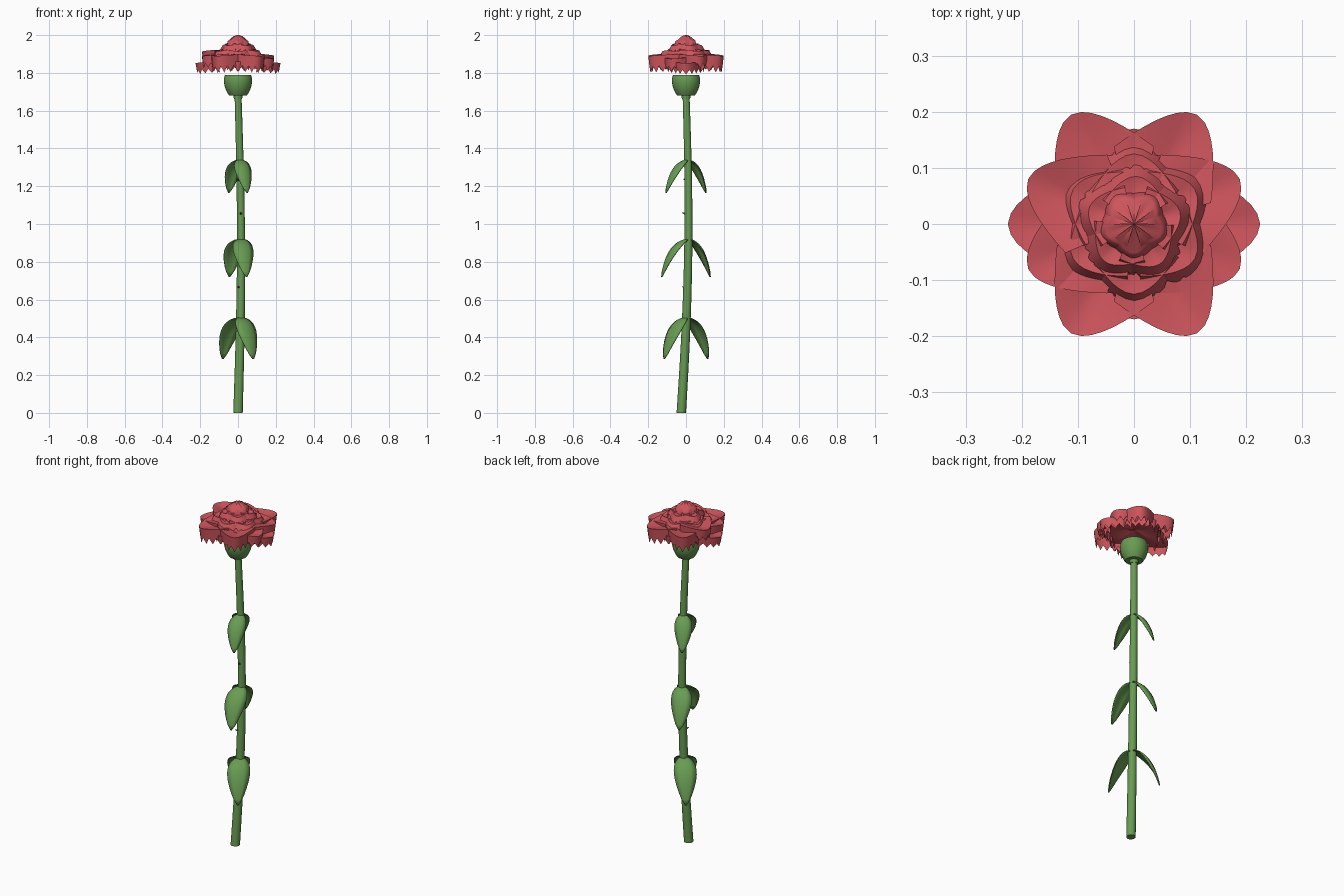
import bpy, math
from math import sin, cos, pi, radians
from mathutils import Vector

cube = bpy.data.objects.get("Cube")
if cube:
    bpy.data.objects.remove(cube, do_unlink=True)


def material(name, rgb):
    m = bpy.data.materials.new(name)
    m.use_nodes = True
    m.diffuse_color = (*rgb, 1)
    m.node_tree.nodes["Principled BSDF"].inputs["Base Color"].default_value = (*rgb, 1)
    return m


RED = material("petal red", (0.61, 0.09, 0.107))
GREEN = material("leaf green", (0.138, 0.33, 0.085))
THORN = material("thorn brown", (0.2, 0.04, 0.03))


def sheet(name, rows, mat, closed=False, thickness=0, angle=40):
    """Skin a list of equally long point rows."""
    n = len(rows[0])
    faces = []
    for i in range(len(rows) - 1):
        for j in range(n if closed else n - 1):
            k = (j + 1) % n
            faces.append((i * n + j, i * n + k, (i + 1) * n + k, (i + 1) * n + j))
    me = bpy.data.meshes.new(name)
    me.from_pydata([p for r in rows for p in r], [], faces)
    me.materials.append(mat)
    ob = bpy.data.objects.new(name, me)
    bpy.context.collection.objects.link(ob)
    if thickness:
        mod = ob.modifiers.new("thickness", "SOLIDIFY")
        mod.thickness = thickness
        mod.offset = 0
    bpy.ops.object.select_all(action="DESELECT")
    ob.select_set(True)
    bpy.context.view_layer.objects.active = ob
    bpy.ops.object.shade_smooth_by_angle(angle=radians(angle))
    return ob


def ring(centre, radius, sides=20):
    c = Vector(centre)
    return [c + Vector((radius * cos(2 * pi * i / sides), radius * sin(2 * pi * i / sides), 0))
            for i in range(sides)]


# Stem: gently bowed tube, closed at both ends
def stem_centre(z):
    f = z / 1.69
    return Vector((0.016 * sin(pi * f), -0.025 * (1 - f) ** 2 + 0.018 * sin(pi * f), z))


levels = [1.69 * i / 14 for i in range(15)]
stem = [ring(stem_centre(z), 0.025 - 0.004 * z) for z in levels]
stem = [ring(stem_centre(0), 0.001)] + stem + [ring(stem_centre(1.69), 0.001)]
sheet("stem", stem, GREEN, closed=True)

# Calyx: open cup with a small collar beneath
cup = [(0.001, 1.66), (0.022, 1.662), (0.024, 1.68), (0.046, 1.68), (0.057, 1.695),
       (0.068, 1.72), (0.075, 1.75), (0.074, 1.77), (0.069, 1.79),
       (0.064, 1.788), (0.066, 1.75), (0.05, 1.71), (0.001, 1.70)]
sheet("calyx", [ring((0, 0, z), r, 28) for r, z in cup], GREEN, closed=True)


# Leaves: arched, pointed blades in opposite pairs
def leaf(name, z, tip, drop, width):
    start = stem_centre(z)
    out = Vector((tip[0], tip[1], 0))
    side = Vector((-out.y, out.x, 0)).normalized()
    end = out + Vector((0, 0, z - drop))
    bend = out * 0.75 + Vector((0, 0, z - 0.01))
    rows = []
    for i in range(13):
        u = i / 12
        mid = start * (1 - u) ** 2 + bend * 2 * u * (1 - u) + end * u * u
        half = width * (0.08 + 0.92 * sin(pi * u ** 0.85) ** 0.75) if i < 12 else width * 0.06
        rows.append([mid + side * half * v - (out.normalized() * 0.012 + Vector((0, 0, 0.012)))
                     * v * v * sin(pi * u) for v in (-1, -0.5, 0, 0.5, 1)])
    sheet(name, rows, GREEN, thickness=0.005)


for label, z, tip, drop, width in (("lower", 0.505, (0.08, -0.115), 0.22, 0.06),
                                   ("middle", 0.92, (0.045, -0.128), 0.2, 0.056),
                                   ("upper", 1.34, (0.048, -0.105), 0.175, 0.047)):
    leaf(label + "_front_leaf", z, tip, drop, width)
    leaf(label + "_back_leaf", z, (-tip[0], -tip[1]), drop, width)

# Thorns: tiny cones on the front of the stem
for z, x in ((0.66, -0.6), (1.05, 0), (1.23, -0.8)):
    d = Vector((x, -1, 0.3)).normalized()
    bpy.ops.mesh.primitive_cone_add(vertices=8, radius1=0.009, radius2=0, depth=0.026,
                                    location=stem_centre(z) + d * 0.025)
    thorn = bpy.context.object
    thorn.name = "thorn"
    thorn.rotation_euler = d.to_track_quat("Z", "Y").to_euler()
    thorn.data.materials.append(THORN)


# Petals: pointed fans with a cupped middle and a ragged hanging hem
def petal(name, degrees, length, half, root, rim, hem, flare, cupping=0.018, dome=1.0):
    a = radians(degrees)
    out, side = Vector((cos(a), sin(a), 0)), Vector((-sin(a), cos(a), 0))
    steps = 16
    rows = []
    for s in (0.03, 0.25, 0.5, 0.75, 0.92, 1.0, 1.5, 2.0):
        row = []
        for j in range(steps + 1):
            t = 2 * j / steps - 1
            edge = (out * length * (1 - 0.55 * abs(t) ** 1.5)
                    + side * half * math.copysign(abs(t) ** 0.8, t))
            r = min(s, 1)
            fall = max(s - 1, 0)
            z = root + (rim - root) * r ** dome - cupping * (1 - abs(t)) * sin(pi * r * 0.8)
            ragged = (0.62 if j % 2 else 1.0) if s == 2 else 1
            p = edge * (r + flare * fall * ragged)
            p.z = z - hem * fall * ragged
            row.append(p)
        rows.append(row)
    sheet(name, rows, RED, angle=50)


# Outer petals: side pair hangs lowest
for deg in (0, 180):
    petal("outer_side_petal", deg, 0.225, 0.1, 1.875, 1.862, 0.06, -0.05)
for deg in (60, 120, 240, 300):
    petal("outer_petal", deg, 0.225, 0.1, 1.895, 1.9, 0.09, -0.05)
for deg in (90, 270):
    petal("under_petal", deg, 0.17, 0.1, 1.87, 1.87, 0.05, -0.04)

# Second layer
for deg, rim in ((23, 1.9), (157, 1.922), (-23, 1.885), (-157, 1.9)):
    petal("second_petal", deg, 0.205, 0.095, 1.91, rim, 0.065, -0.04)

# Inner layers with flared ragged hems
for i in range(6):
    petal("inner_petal", 30 + 60 * i, 0.125, 0.075, 1.935, 1.925, 0.04, 0.2)
for i in range(5):
    petal("heart_petal", 15 + 72 * i, 0.085, 0.055, 1.965, 1.955, 0.04, 0.3)

# Centre: small domed petals forming the crown
for i in range(5):
    petal("crown_petal", 54 + 72 * i, 0.056, 0.036, 2.0, 1.975, 0.045, 0.25, 0.012, 2.2)
